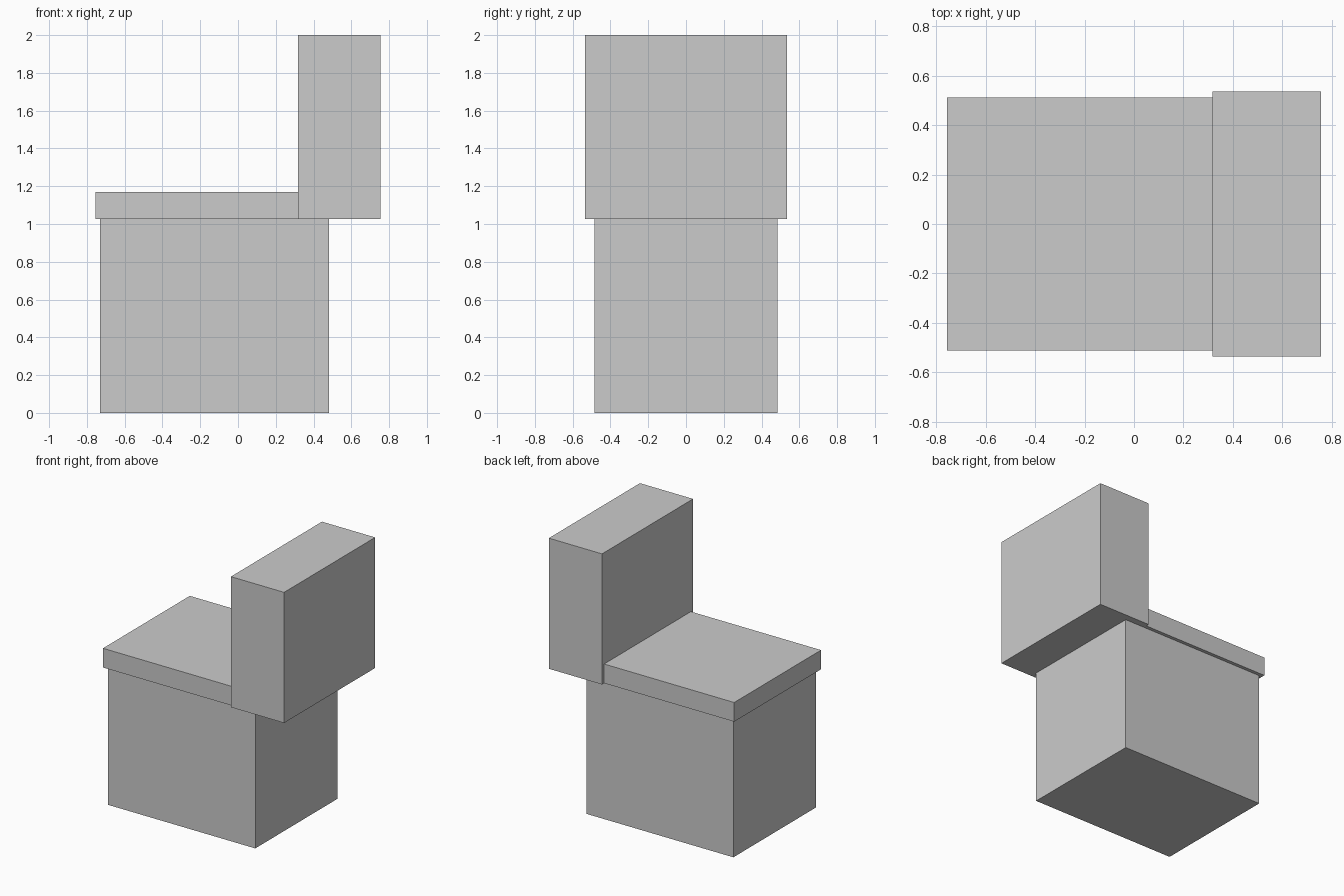
import bpy

if "Cube" in bpy.data.objects:
    bpy.data.objects.remove(bpy.data.objects["Cube"])


def box(name, x, y, z):
    """Axis-aligned block from (min, max) ranges."""
    bpy.ops.mesh.primitive_cube_add(size=1, location=[(a + b) / 2 for a, b in (x, y, z)])
    ob = bpy.context.object
    ob.name = name
    ob.scale = [b - a for a, b in (x, y, z)]
    bpy.ops.object.transform_apply(location=False, rotation=False, scale=True)
    return ob


# Pedestal block
box("base", (-0.73, 0.482), (-0.485, 0.485), (0, 1.027))
# Thin slab overhanging the pedestal
box("seat", (-0.755, 0.317), (-0.511, 0.511), (1.027, 1.17))
# Upright block behind the seat
box("backrest", (0.317, 0.755), (-0.536, 0.536), (1.027, 2.0))
